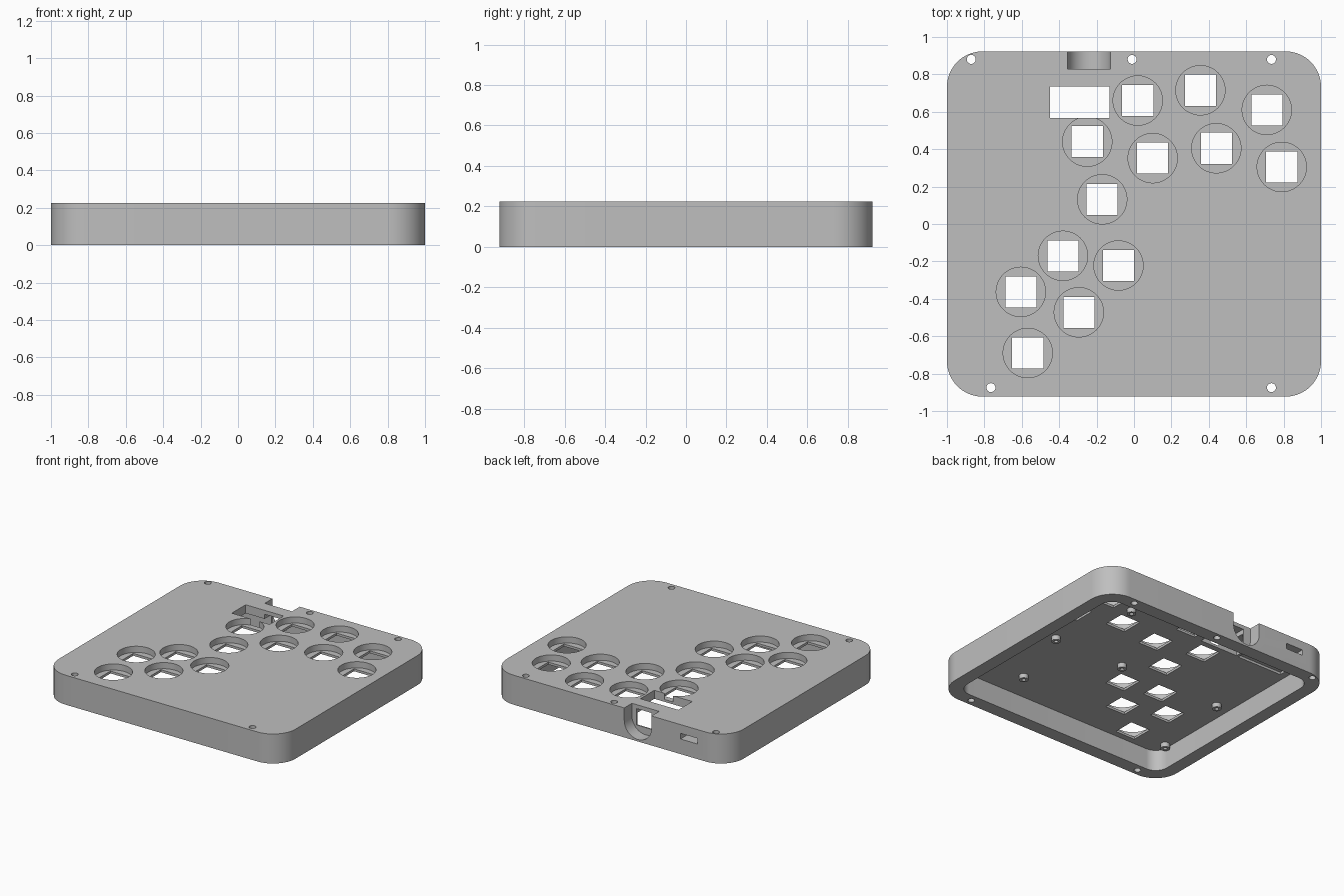
import bpy, bmesh, math
from mathutils import Vector

if "Cube" in bpy.data.objects:
    bpy.data.objects.remove(bpy.data.objects["Cube"])

grey = bpy.data.materials.new("light grey plastic")
grey.diffuse_color = (0.52, 0.52, 0.52, 1)
grey.use_nodes = True
grey.node_tree.nodes["Principled BSDF"].inputs["Base Color"].default_value = grey.diffuse_color

TOP, CEIL, LEDGE = 0.225, 0.16, 0.178


def make_object(name, bm):
    bmesh.ops.recalc_face_normals(bm, faces=bm.faces)
    me = bpy.data.meshes.new(name)
    bm.to_mesh(me)
    bm.free()
    ob = bpy.data.objects.new(name, me)
    me.materials.append(grey)
    bpy.context.collection.objects.link(ob)
    return ob


def prism(bm, pts, direction):
    """Extrude a closed outline along a direction."""
    face = bm.faces.new([bm.verts.new(p) for p in pts])
    new = bmesh.ops.extrude_face_region(bm, geom=[face])["geom"]
    bmesh.ops.translate(bm, vec=direction,
                        verts=[v for v in new if isinstance(v, bmesh.types.BMVert)])


def box(bm, x0, x1, y0, y1, z0, z1):
    prism(bm, [(x0, y0, z0), (x1, y0, z0), (x1, y1, z0), (x0, y1, z0)],
          Vector((0, 0, z1 - z0)))


def cylinder(bm, x, y, r, z0, z1, n=48):
    prism(bm, [(x + r * math.cos(2 * math.pi * i / n),
                y + r * math.sin(2 * math.pi * i / n), z0) for i in range(n)],
          Vector((0, 0, z1 - z0)))


def rounded_slab(bm, hx, hy, r, z0, z1, n=16):
    pts = []
    for k, (sx, sy) in enumerate([(1, 1), (-1, 1), (-1, -1), (1, -1)]):
        for i in range(n + 1):
            a = math.pi / 2 * (k + i / n)
            pts.append((sx * (hx - r) + r * math.cos(a),
                        sy * (hy - r) + r * math.sin(a), z0))
    prism(bm, pts, Vector((0, 0, z1 - z0)))


def cut(target, bm):
    cutter = make_object("cutter", bm)
    cutter.hide_render = True
    mod = target.modifiers.new("cut", "BOOLEAN")
    mod.operation, mod.solver, mod.object = "DIFFERENCE", "EXACT", cutter
    bpy.context.view_layer.objects.active = target
    bpy.ops.object.modifier_apply(modifier=mod.name)
    bpy.data.objects.remove(cutter, do_unlink=True)


def smooth(ob):
    bpy.ops.object.select_all(action="DESELECT")
    ob.select_set(True)
    bpy.context.view_layer.objects.active = ob
    bpy.ops.object.shade_smooth_by_angle(angle=math.radians(30))


# Case shell with rounded corners, hollow from below
bm = bmesh.new()
rounded_slab(bm, 1.0, 0.923, 0.19, 0, TOP)
case = make_object("case_shell", bm)
bm = bmesh.new()
rounded_slab(bm, 0.9, 0.82, 0.1, -0.1, CEIL)
cut(case, bm)

# Button wells with square switch openings
buttons = [(0.02, 0.66), (0.355, 0.715), (0.71, 0.61), (-0.25, 0.44),
           (0.10, 0.352), (0.44, 0.405), (0.79, 0.305), (-0.17, 0.132),
           (-0.38, -0.17), (-0.083, -0.222), (-0.605, -0.363),
           (-0.295, -0.472), (-0.568, -0.69)]
bm = bmesh.new()
for x, y in buttons:
    cylinder(bm, x, y, 0.132, LEDGE, TOP + 0.1)
cut(case, bm)
bm = bmesh.new()
for x, y in buttons:
    box(bm, x - 0.083, x + 0.083, y - 0.083, y + 0.083, 0.1, 0.3)
cut(case, bm)

# Screw holes through the rim
bm = bmesh.new()
for x, y in [(-0.87, 0.88), (-0.01, 0.88), (0.735, 0.88),
             (-0.765, -0.875), (0.735, -0.875)]:
    cylinder(bm, x, y, 0.024, -0.1, 0.4, 24)
cut(case, bm)

# Display window, and shallow board pocket beside the cable port
bm = bmesh.new()
box(bm, -0.45, -0.13, 0.567, 0.735, 0.1, 0.3)
cut(case, bm)
bm = bmesh.new()
box(bm, -0.85, -0.47, 0.56, 0.81, 0.1, 0.178)
cut(case, bm)

# Round-bottomed notch in the back wall, open at the top
bm = bmesh.new()
r, cx, cz = 0.115, -0.24, 0.13
pts = [(cx + r, 0.83, 0.4), (cx - r, 0.83, 0.4)]
pts += [(cx + r * math.cos(a), 0.83, cz + r * math.sin(a))
        for a in [math.pi * (1 + i / 24) for i in range(25)]]
prism(bm, pts, Vector((0, 0.3, 0)))
# Small cable port
box(bm, -0.745, -0.6, 0.7, 1.1, 0.115, 0.16 - 0.002)
cut(case, bm)

# Opening from the notch into the cavity
bm = bmesh.new()
box(bm, -0.29, -0.165, 0.7, 0.88, 0.07, 0.195)
cut(case, bm)
smooth(case)

# Hollow board posts under the top plate
bm = bmesh.new()
for x, y in [(0.67, -0.04), (0.5, -0.59), (0.075, -0.04),
             (0.515, 0.587), (-0.78, -0.04), (-0.86, -0.69)]:
    prof = [(0.014, 0.125), (0.032, 0.125), (0.032, 0.165), (0.014, 0.165)]
    vs = [bm.verts.new((x + pr, y, pz)) for pr, pz in prof]
    es = [bm.edges.new((vs[i], vs[(i + 1) % 4])) for i in range(4)]
    bmesh.ops.spin(bm, geom=vs + es, cent=(x, y, 0), axis=(0, 0, 1),
                   angle=2 * math.pi, steps=24, use_merge=True)
bmesh.ops.remove_doubles(bm, verts=bm.verts, dist=0.0005)
smooth(make_object("board_posts", bm))
